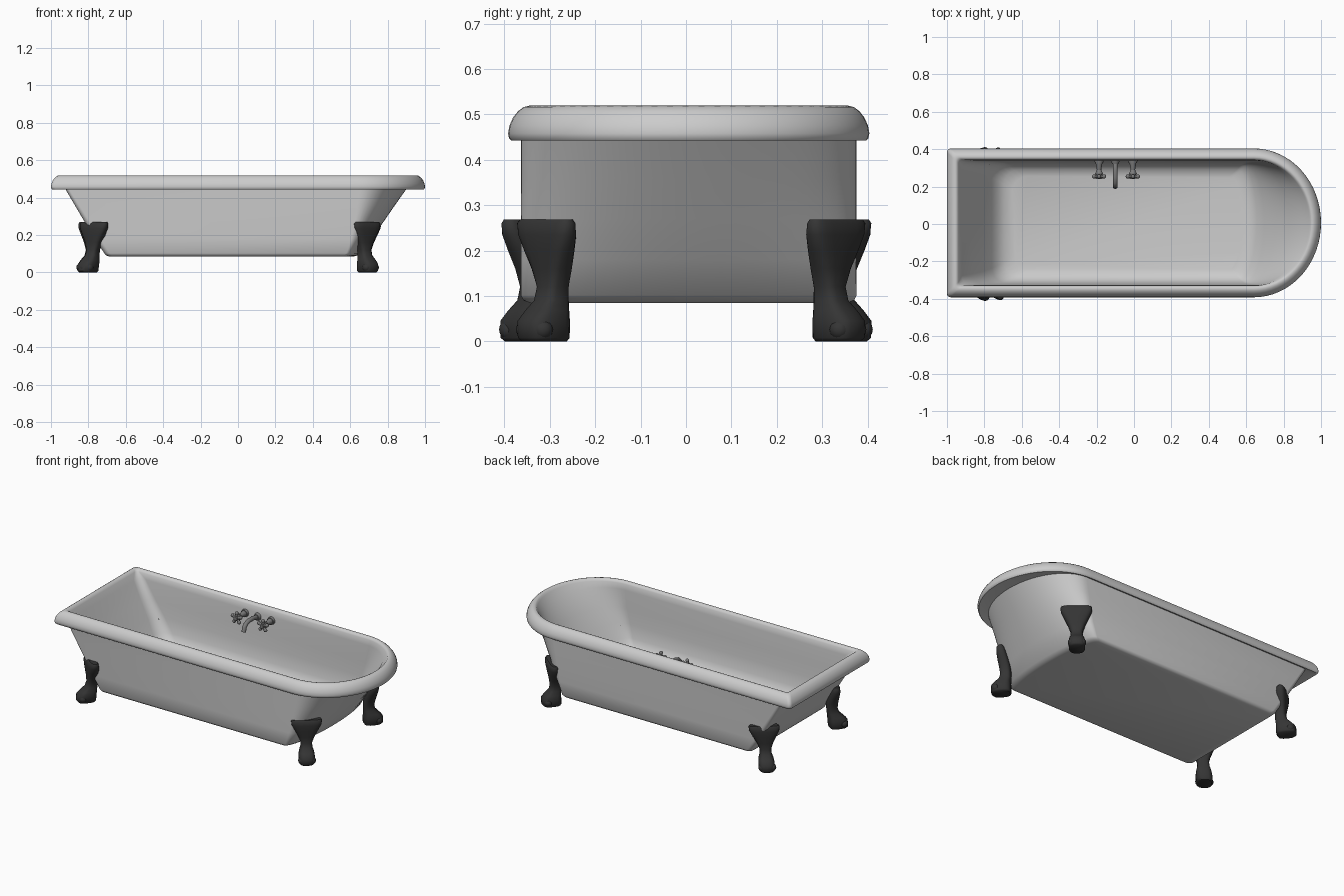
import bpy, bmesh, math
from mathutils import Vector, Matrix

if "Cube" in bpy.data.objects:
    bpy.data.objects.remove(bpy.data.objects["Cube"])

def material(name, c):
    m = bpy.data.materials.new(name)
    m.diffuse_color = (c, c, c, 1)
    m.use_nodes = True
    m.node_tree.nodes["Principled BSDF"].inputs["Base Color"].default_value = m.diffuse_color
    return m

iron = material("dark_iron", 0.035)
metal = material("tap_metal", 0.2)

def finish(name, bm, mat=None, angle=40):
    bmesh.ops.recalc_face_normals(bm, faces=bm.faces)
    me = bpy.data.meshes.new(name)
    bm.to_mesh(me)
    bm.free()
    ob = bpy.data.objects.new(name, me)
    bpy.context.collection.objects.link(ob)
    if mat:
        me.materials.append(mat)
    bpy.ops.object.select_all(action='DESELECT')
    ob.select_set(True)
    bpy.context.view_layer.objects.active = ob
    bpy.ops.object.shade_smooth_by_angle(angle=math.radians(angle))
    return ob

def loft(bm, rings):
    vs = [[bm.verts.new(p) for p in r] for r in rings]
    n = len(vs[0])
    for a, b in zip(vs, vs[1:]):
        for i in range(n):
            j = (i + 1) % n
            bm.faces.new((a[i], a[j], b[j], b[i]))
    bm.faces.new(vs[0])
    bm.faces.new(vs[-1])

# Tub plan outline: square left end, half-elliptical right end
def outline(z, xl, xr, xs, hw, r):
    pts = []
    for i in range(33):
        t = -math.pi / 2 + math.pi * i / 32
        pts.append((xs + (xr - xs) * math.cos(t), hw * math.sin(t)))
    for cy, start in ((hw - r, math.pi / 2), (r - hw, math.pi)):
        for i in range(6):
            t = start + math.pi / 2 * i / 5
            pts.append((xl + r + r * math.cos(t), cy + r * math.sin(t)))
    return [Vector((x, y + 0.006, z)) for x, y in pts]

# Tub shell: outer wall, rolled rim, inner wall, floor
outer = [(.085, -.69, .62, .55, .35, .03), (.09, -.703, .638, .565, .364, .03),
         (.102, -.715, .655, .58, .37, .03), (.18, -.765, .715, .605, .37, .03),
         (.27, -.82, .778, .625, .37, .03), (.36, -.873, .84, .64, .37, .025),
         (.452, -.927, .905, .655, .37, .02)]
rim = [(.444, .014), (.442, .007), (.448, .002), (.458, 0), (.475, .003), (.493, .011),
       (.507, .022), (.516, .034), (.519, .046), (.516, .055), (.505, .062)]
inner = [(.47, -.92, .90, .65, .333, .05), (.36, -.86, .825, .635, .331, .06),
         (.27, -.805, .755, .61, .329, .07), (.19, -.76, .695, .59, .322, .08),
         (.15, -.73, .66, .57, .308, .08), (.125, -.695, .625, .55, .285, .08),
         (.112, -.65, .58, .51, .25, .08)]
rings = [outline(*r) for r in outer]
rings += [outline(z, -1 + d, 1 - d, .64, .398 - d, .02) for z, d in rim]
rings += [outline(*r) for r in inner]
bm = bmesh.new()
loft(bm, rings)
finish("tub", bm, angle=60)

# Claw feet: lofted sections (z, outward shift, half width, half depth)
sections = [(0, .022, .038, .048), (.008, .024, .045, .055), (.045, .024, .046, .055),
            (.068, .014, .042, .044), (.09, .002, .034, .034), (.12, -.002, .033, .030),
            (.16, .001, .048, .032), (.20, .008, .068, .032), (.235, .014, .085, .030),
            (.26, .017, .088, .026), (.268, .017, .083, .02)]

def foot(name, x, y, angle, lean=0):
    rot = Matrix.Rotation(math.radians(angle), 3, 'Z')
    rings = []
    for z, d, w, t in sections:
        ring = []
        for i in range(20):
            a = 2 * math.pi * i / 20
            c, s = math.cos(a), math.sin(a)
            u = math.copysign(abs(c) ** .65, c) * t + d
            v = math.copysign(abs(s) ** .65, s) * w
            ring.append(rot @ Vector((u, v, z)) + Vector((x + lean * z / .27, y, 0)))
        rings.append(ring)
    bm = bmesh.new()
    loft(bm, rings)
    # Toe knuckles
    for k in (-1, 0, 1):
        p = rot @ Vector((.056 - .006 * abs(k), k * .028, .026)) + Vector((x, y, 0))
        bmesh.ops.create_uvsphere(bm, u_segments=12, v_segments=8, radius=.023,
                                  matrix=Matrix.Translation(p))
    finish(name, bm, iron, 50)

foot("front_right_foot", .677, -.295, -50)
foot("back_right_foot", .677, .318, 50, .005)
foot("front_left_foot", -.788, -.332, -127, .03)
foot("back_left_foot", -.788, .332, 129, .02)

# Taps on the back wall
def rod(bm, a, b, r1, r2, seg=16):
    a, b = Vector(a), Vector(b)
    m = Matrix.Translation((a + b) / 2) @ (b - a).to_track_quat('Z', 'Y').to_matrix().to_4x4()
    bmesh.ops.create_cone(bm, cap_ends=True, segments=seg, radius1=r1, radius2=r2,
                          depth=(b - a).length, matrix=m)

def ball(bm, p, r):
    bmesh.ops.create_uvsphere(bm, u_segments=12, v_segments=8, radius=r,
                              matrix=Matrix.Translation(p))

TZ = .448
for name, x in (("left_tap", -.187), ("right_tap", -.006)):
    bm = bmesh.new()
    rod(bm, (x, .345, TZ), (x, .325, TZ), .025, .022)
    rod(bm, (x, .325, TZ), (x, .29, TZ), .018, .012)
    rod(bm, (x, .29, TZ), (x, .268, TZ), .012, .021)
    rod(bm, (x, .268, TZ), (x, .24, TZ), .018, .012)
    for k in range(5):
        a = math.pi / 2 + 2 * math.pi / 5 * k
        p = (x + .029 * math.cos(a), .254, TZ + .029 * math.sin(a))
        rod(bm, (x, .254, TZ), p, .008, .009, 10)
        ball(bm, p, .011)
    finish(name, bm, metal)

bm = bmesh.new()
rod(bm, (-.1, .345, TZ), (-.1, .322, TZ), .025, .018)
path = [(.33, TZ), (.29, TZ + .008), (.25, TZ + .008), (.222, TZ), (.205, TZ - .017), (.2, TZ - .042)]
rings = []
for i, (y, z) in enumerate(path):
    p, q = path[max(i - 1, 0)], path[min(i + 1, len(path) - 1)]
    t = Vector((0, q[0] - p[0], q[1] - p[1])).normalized()
    n = Vector((1, 0, 0)).cross(t)
    rings.append([Vector((-.1, y, z)) + .013 * (Vector((1, 0, 0)) * math.cos(a) + n * math.sin(a))
                  for a in (2 * math.pi * k / 14 for k in range(14))])
loft(bm, rings)
finish("spout", bm, metal)
